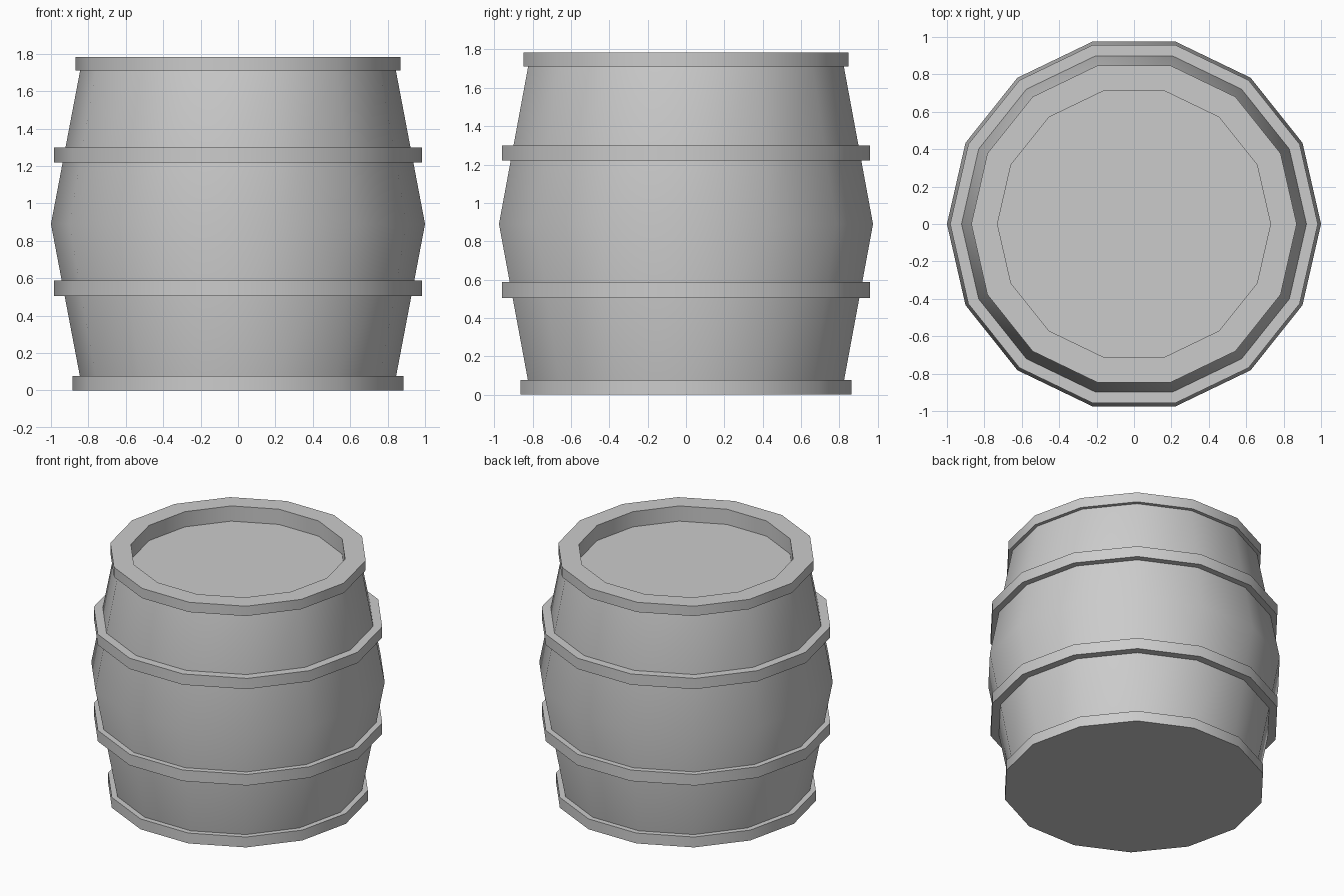
import bpy, bmesh, math

if "Cube" in bpy.data.objects:
    bpy.data.objects.remove(bpy.data.objects["Cube"])

SIDES = 14
BULGE_Z, BULGE_R, SLOPE = 0.89, 1.0, 0.19


def body_radius(z):
    return BULGE_R - SLOPE * abs(z - BULGE_Z)


def lathe(name, profile, closed=False):
    """Spin an (r, z) profile, running upward on the outside, around z."""
    bm = bmesh.new()
    rings = []
    for r, z in profile:
        if r == 0:
            rings.append([bm.verts.new((0, 0, z))] * SIDES)
        else:
            rings.append([bm.verts.new((r * math.cos(math.tau * i / SIDES),
                                        r * math.sin(math.tau * i / SIDES), z))
                          for i in range(SIDES)])
    pairs = list(zip(rings, rings[1:]))
    if closed:
        pairs.append((rings[-1], rings[0]))
    for a, b in pairs:
        for i in range(SIDES):
            j = (i + 1) % SIDES
            quad = [a[i], a[j], b[j], b[i]]
            bm.faces.new(list(dict.fromkeys(quad)))
    bmesh.ops.dissolve_limit(bm, angle_limit=0.001, verts=bm.verts[:], edges=bm.edges[:])
    bmesh.ops.recalc_face_normals(bm, faces=bm.faces[:])
    mesh = bpy.data.meshes.new(name)
    bm.to_mesh(mesh)
    bm.free()
    obj = bpy.data.objects.new(name, mesh)
    bpy.context.collection.objects.link(obj)
    bpy.ops.object.select_all(action='DESELECT')
    bpy.context.view_layer.objects.active = obj
    obj.select_set(True)
    bpy.ops.object.shade_smooth_by_angle(angle=math.radians(30))
    return obj


# Bulging body with sunken lid
lathe("barrel_body", [(0, 0.04), (body_radius(0.04), 0.04), (BULGE_R, BULGE_Z),
                      (body_radius(1.71), 1.71), (0.80, 1.71), (0.80, 1.67), (0, 1.67)])

# Base plate with its hoop
lathe("bottom_hoop", [(0, 0), (0.885, 0), (0.885, 0.077), (0, 0.077)])

# Hoops around the middle
for name, z0, z1 in (("lower_hoop", 0.505, 0.587), ("upper_hoop", 1.22, 1.30)):
    lathe(name, [(body_radius(z0) - 0.01, z0), (0.983, z0),
                 (0.983, z1), (body_radius(z1) - 0.01, z1)], closed=True)

# Top rim around the recess
lathe("top_rim", [(0.73, 1.65), (0.82, 1.65), (0.82, 1.71), (0.87, 1.71),
                  (0.87, 1.783), (0.73, 1.783)], closed=True)
